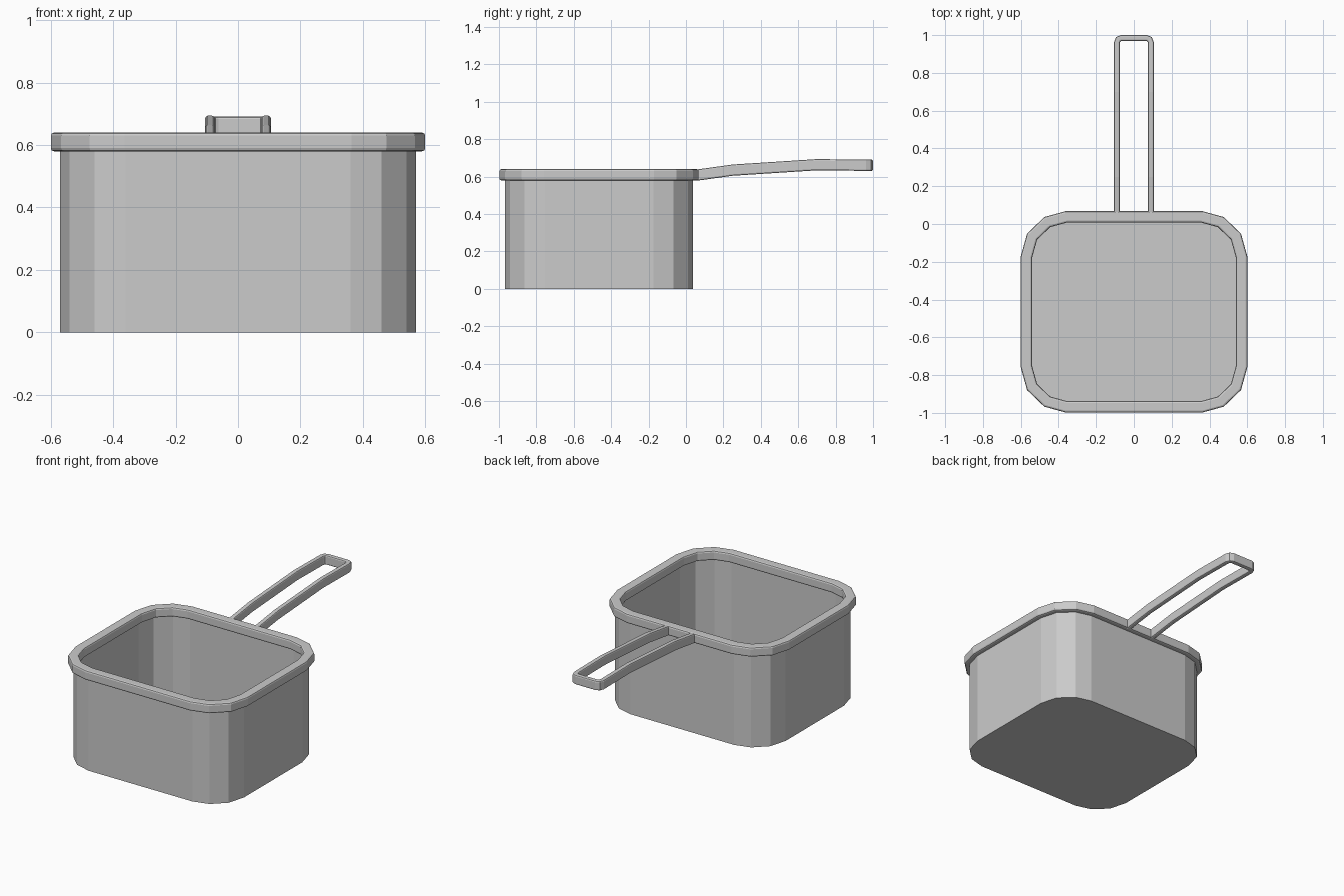
import bpy, bmesh, math
from mathutils import Vector

if "Cube" in bpy.data.objects:
    bpy.data.objects.remove(bpy.data.objects["Cube"])

CY = -0.465                      # centre of the pan in y


def finish(name, bm):
    bmesh.ops.recalc_face_normals(bm, faces=bm.faces)
    mesh = bpy.data.meshes.new(name)
    bm.to_mesh(mesh)
    bm.free()
    obj = bpy.data.objects.new(name, mesh)
    bpy.context.collection.objects.link(obj)
    return obj


def rounded_section(w, h, r, seg=2):
    # rounded rectangle: (sideways, up) pairs
    pts = []
    for i, (sx, sy) in enumerate([(1, 1), (-1, 1), (-1, -1), (1, -1)]):
        for k in range(seg + 1):
            a = math.pi / 2 * (i + k / seg)
            pts.append((sx * (w / 2 - r) + r * math.cos(a),
                        sy * (h / 2 - r) + r * math.sin(a)))
    return pts


def sweep(name, path, section, closed):
    # upright section swept along a path, mitred in plan view
    bm = bmesh.new()
    path = [Vector(p) for p in path]
    n = len(path)
    rings = []
    for i, p in enumerate(path):
        prev = path[i - 1] if closed or i > 0 else None
        nxt = path[(i + 1) % n] if closed or i < n - 1 else None
        d1 = (p - prev).xy.normalized() if prev else (nxt - p).xy.normalized()
        d2 = (nxt - p).xy.normalized() if nxt else d1
        n1, n2 = Vector((d1.y, -d1.x)), Vector((d2.y, -d2.x))
        side = (n1 + n2) / (1 + n1.dot(n2))
        rings.append([bm.verts.new((p.x + side.x * u, p.y + side.y * u, p.z + v))
                      for u, v in section])
    m = len(section)
    for i in range(n if closed else n - 1):
        a, b = rings[i], rings[(i + 1) % n]
        for j in range(m):
            k = (j + 1) % m
            bm.faces.new((a[j], a[k], b[k], b[j]))
    if not closed:
        bm.faces.new(rings[0])
        bm.faces.new(rings[-1])
    return finish(name, bm)


# Rounded-square outline, one quarter mirrored around
quarter = [(0.57, 0.29), (0.54, 0.398), (0.46, 0.475), (0.36, 0.5025)]
outline = []
for sx, sy in [(1, 1), (-1, 1), (-1, -1), (1, -1)]:
    q = quarter if sx * sy > 0 else quarter[::-1]
    outline += [(sx * x, CY + sy * y) for x, y in q]

# Pan body: open thin shell with flat floor
bm = bmesh.new()
low = [bm.verts.new((x, y, 0)) for x, y in outline]
high = [bm.verts.new((x, y, 0.61)) for x, y in outline]
bm.faces.new(low)
for i in range(len(low)):
    j = (i + 1) % len(low)
    bm.faces.new((low[i], low[j], high[j], high[i]))
finish("pan_body", bm)

# Rim bead
sweep("pan_rim", [(x, y, 0.61) for x, y in outline],
      rounded_section(0.06, 0.06, 0.01), True)

# Looped handle
half = [(0.09, 0.055, 0.608), (0.09, 0.25, 0.635), (0.09, 0.7, 0.664),
        (0.09, 0.96, 0.661), (0.083, 0.978, 0.661), (0.066, 0.985, 0.661)]
sweep("handle", half + [(-x, y, z) for x, y, z in reversed(half)],
      rounded_section(0.03, 0.06, 0.008), False)
